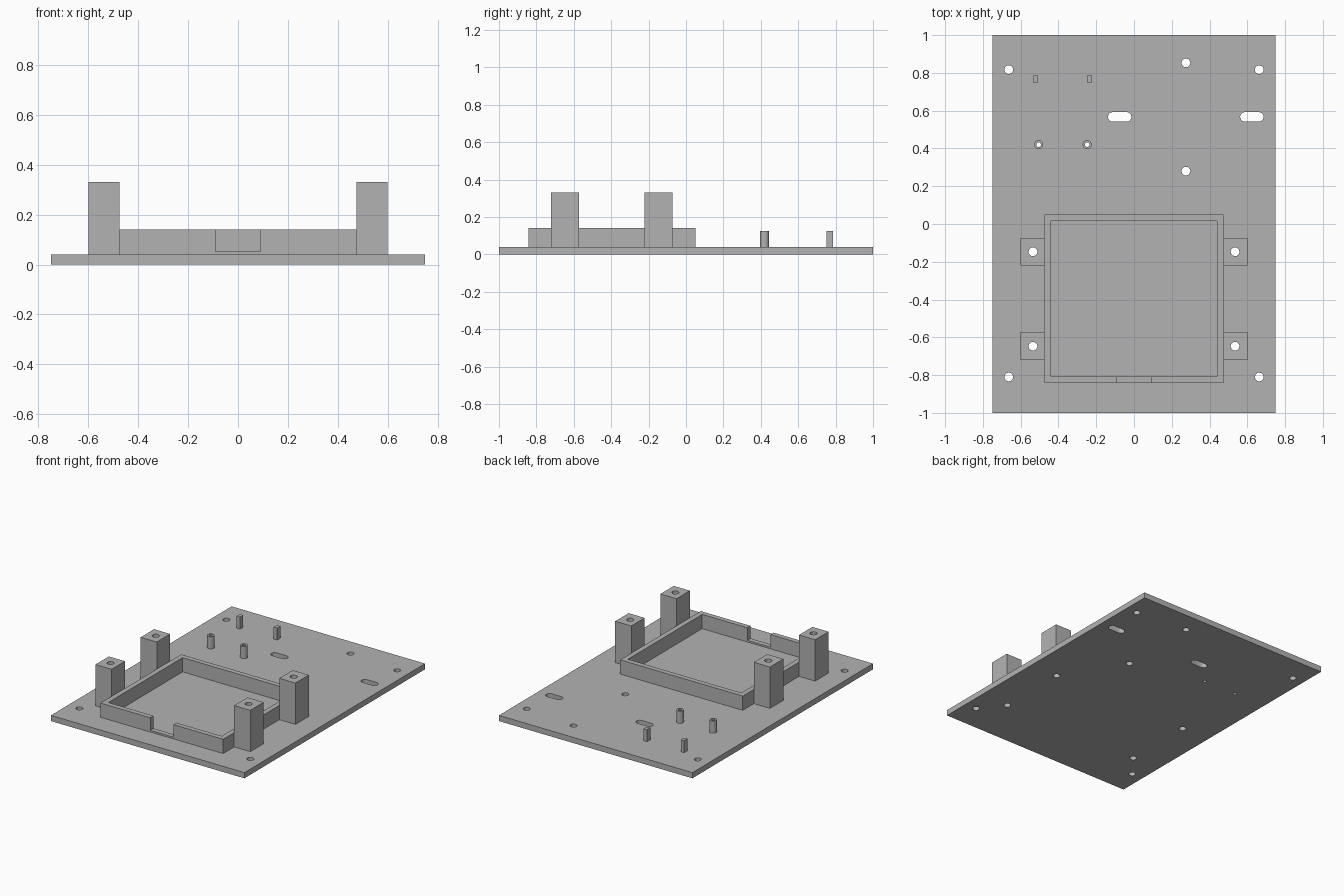
import bpy, bmesh
from math import cos, sin, pi

cube = bpy.data.objects.get("Cube")
if cube:
    bpy.data.objects.remove(cube, do_unlink=True)

grey = bpy.data.materials.new("plain_grey")
grey.use_nodes = True
grey.diffuse_color = (0.45, 0.45, 0.45, 1)
grey.node_tree.nodes["Principled BSDF"].inputs["Base Color"].default_value = (0.45, 0.45, 0.45, 1)

PLATE_TOP = 0.04
WALL_TOP = 0.14
POST_TOP = 0.33
PIN_TOP = 0.125


def rect(x0, x1, y0, y1):
    return [(x0, y0), (x1, y0), (x1, y1), (x0, y1)]


def stadium(cx, cy, r, half=0.0, n=24):
    """Circle outline, stretched along x by half on each side."""
    pts = []
    for i in range(n):
        a = 2 * pi * (i + 0.5) / n
        pts.append((cx + r * cos(a) + (half if cos(a) > 0 else -half), cy + r * sin(a)))
    return pts


def prism(name, outlines, z0, z1):
    """Extrude one or more closed outlines from z0 to z1."""
    bm = bmesh.new()
    for pts in outlines:
        face = bm.faces.new([bm.verts.new((x, y, z0)) for x, y in pts])
        top = bmesh.ops.extrude_face_region(bm, geom=[face])["geom"]
        for v in top:
            if isinstance(v, bmesh.types.BMVert):
                v.co.z = z1
    bmesh.ops.recalc_face_normals(bm, faces=bm.faces)
    mesh = bpy.data.meshes.new(name)
    bm.to_mesh(mesh)
    bm.free()
    mesh.materials.append(grey)
    obj = bpy.data.objects.new(name, mesh)
    bpy.context.collection.objects.link(obj)
    return obj


def cutter(name, outlines, z0=-0.1, z1=0.5):
    obj = prism(name, outlines, z0, z1)
    obj.hide_render = True
    return obj


def cut(obj, *tools):
    for tool in tools:
        mod = obj.modifiers.new("cut", "BOOLEAN")
        mod.operation, mod.solver, mod.object = "DIFFERENCE", "EXACT", tool
        bpy.context.view_layer.objects.active = obj
        bpy.ops.object.modifier_apply(modifier=mod.name)


def smooth(obj):
    bpy.ops.object.select_all(action="DESELECT")
    obj.select_set(True)
    bpy.context.view_layer.objects.active = obj
    bpy.ops.object.shade_smooth_by_angle()


# Hole and slot cutters
post_spots = [(s * 0.535, y) for s in (-1, 1) for y in (-0.647, -0.147)]
plate_spots = [(-0.663, 0.817), (0.663, 0.817), (-0.663, -0.81), (0.663, -0.81),
               (0.275, 0.853), (0.275, 0.28)]
pin_spots = [(-0.505, 0.42), (-0.248, 0.42)]
post_holes = cutter("post_holes", [stadium(x, y, 0.023) for x, y in post_spots])
plate_holes = cutter("plate_holes", [stadium(x, y, 0.023) for x, y in plate_spots])
pin_holes = cutter("pin_holes", [stadium(x, y, 0.012) for x, y in pin_spots])
slots = cutter("slots", [stadium(x, 0.567, 0.025, 0.037) for x in (-0.076, 0.624)])

# Base plate
plate = prism("base_plate", [rect(-0.75, 0.75, -1, 1)], 0, PLATE_TOP)
cut(plate, post_holes, plate_holes, pin_holes, slots)
smooth(plate)

# Tray wall with a notch in the front
wall = prism("tray_wall", [rect(-0.475, 0.475, -0.843, 0.05)], PLATE_TOP, WALL_TOP)
inside = cutter("tray_inside", [rect(-0.44, 0.44, -0.808, 0.015)])
notch = cutter("front_notch", [rect(-0.09, 0.09, -0.9, -0.75)], 0.052, 0.5)
cut(wall, inside, notch)

# Tall drilled posts on both sides of the tray
for x, y in post_spots:
    side = "left" if x > 0 else "right"
    end = "front" if y < -0.4 else "back"
    xs = sorted((0.475 if x > 0 else -0.475, 0.6 if x > 0 else -0.6))
    post = prism(f"{end}_{side}_post", [rect(*xs, y - 0.074, y + 0.074)], PLATE_TOP, POST_TOP)
    cut(post, post_holes)
    smooth(post)

# Hollow round pins
for i, (x, y) in enumerate(pin_spots):
    pin = prism(f"round_pin_{i + 1}", [stadium(x, y, 0.024)], PLATE_TOP, PIN_TOP)
    cut(pin, pin_holes)
    smooth(pin)

# Small square pegs
for i, x in enumerate((-0.522, -0.235)):
    prism(f"square_peg_{i + 1}", [rect(x - 0.013, x + 0.013, 0.75, 0.785)], PLATE_TOP, PIN_TOP)

# Remove the cutters now that the cuts are applied
for tool in (post_holes, plate_holes, pin_holes, slots, inside, notch):
    bpy.data.objects.remove(tool, do_unlink=True)
